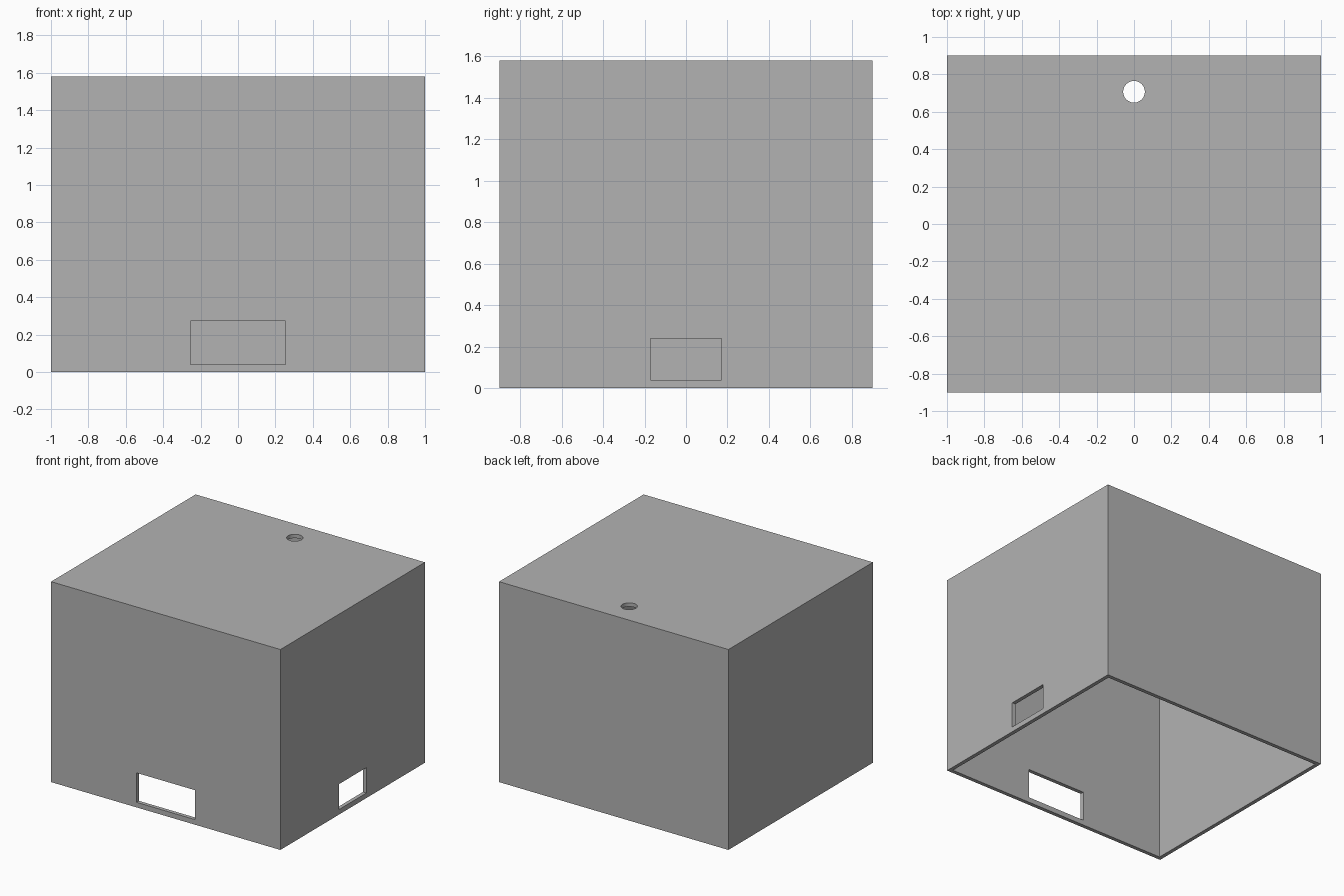
import bpy
from mathutils import Vector

WIDTH, DEPTH, HEIGHT, WALL = 2.0, 1.8, 1.58, 0.03

if "Cube" in bpy.data.objects:
    bpy.data.objects.remove(bpy.data.objects["Cube"], do_unlink=True)

grey = bpy.data.materials.new("plain grey")
grey.use_nodes = True
colour = (0.45, 0.45, 0.45, 1)
grey.diffuse_color = colour
grey.node_tree.nodes["Principled BSDF"].inputs["Base Color"].default_value = colour


def box(name, low, high):
    """Axis-aligned box between two corners."""
    low, high = Vector(low), Vector(high)
    bpy.ops.mesh.primitive_cube_add(size=1, location=(low + high) / 2)
    obj = bpy.context.object
    obj.name = name
    obj.scale = high - low
    bpy.ops.object.transform_apply(location=True, rotation=True, scale=True)
    obj.data.materials.append(grey)
    return obj


def cut(target, cutter):
    """Subtract the cutter, then remove it."""
    cutter.hide_render = True
    mod = target.modifiers.new("cut", "BOOLEAN")
    mod.operation = "DIFFERENCE"
    mod.solver = "EXACT"
    mod.object = cutter
    bpy.context.view_layer.objects.active = target
    bpy.ops.object.modifier_apply(modifier=mod.name)
    bpy.data.objects.remove(cutter, do_unlink=True)


# Cover: a box with thin walls, open underneath
x, y = WIDTH / 2, DEPTH / 2
cover = box("box_cover", (-x, -y, 0), (x, y, HEIGHT))
cut(cover, box("hollow", (WALL - x, WALL - y, -0.1), (x - WALL, y - WALL, HEIGHT - WALL)))

# Openings low in the front and left walls
cut(cover, box("front_opening", (-0.254, -y - 0.1, 0.04), (0.254, 0.1 - y, 0.272)))
cut(cover, box("side_opening", (x - 0.1, -0.171, 0.04), (x + 0.1, 0.171, 0.24)))

# Round hole through the top near the back
bpy.ops.mesh.primitive_cylinder_add(vertices=48, radius=0.058, depth=0.2,
                                    location=(0, 0.707, HEIGHT))
hole = bpy.context.object
hole.data.materials.append(grey)
cut(cover, hole)

bpy.ops.object.select_all(action="DESELECT")
cover.select_set(True)
bpy.context.view_layer.objects.active = cover
bpy.ops.object.shade_smooth_by_angle()
